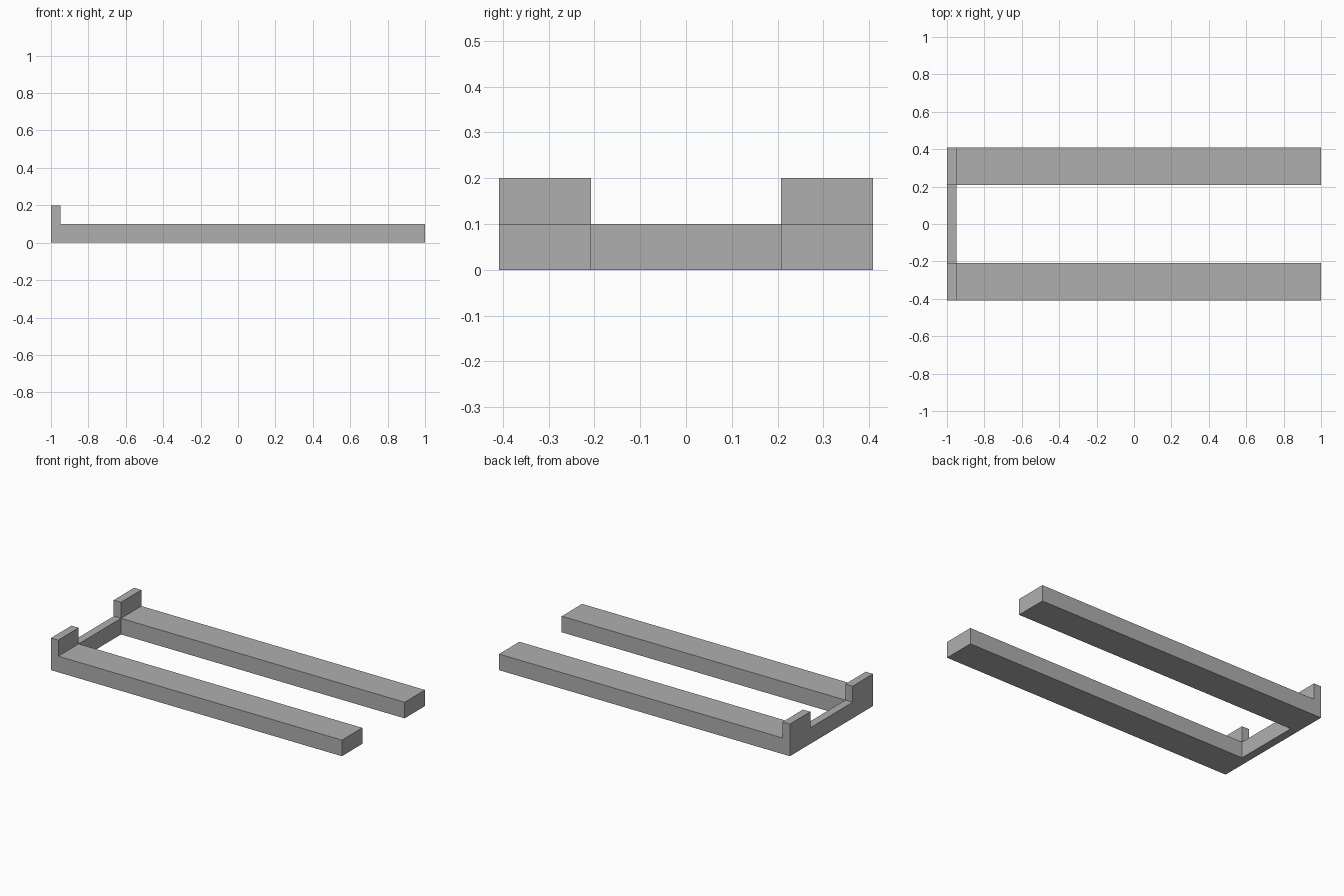
import bpy
import bmesh

cube = bpy.data.objects.get("Cube")
if cube:
    bpy.data.objects.remove(cube, do_unlink=True)

BACK, STEP, TIP = -1.0, -0.95, 1.0     # positions along the rails
INNER, OUTER = 0.208, 0.408            # rail edges either side of the middle
HEIGHT = 0.1                           # height of the rails, and of the stops above them

grey = bpy.data.materials.new("grey")
grey.use_nodes = True
colour = (0.43, 0.43, 0.43, 1)
grey.diffuse_color = colour
grey.node_tree.nodes["Principled BSDF"].inputs["Base Color"].default_value = colour

bm = bmesh.new()


def footprint(x0, x1, y0, y1):
    """Flat rectangle on the ground."""
    corners = ((x0, y0), (x1, y0), (x1, y1), (x0, y1))
    return bm.faces.new([bm.verts.new((x, y, 0)) for x, y in corners])


def raise_faces(faces):
    """Extrude faces straight up by one height."""
    result = bmesh.ops.extrude_face_region(bm, geom=faces)["geom"]
    verts = [g for g in result if isinstance(g, bmesh.types.BMVert)]
    bmesh.ops.translate(bm, verts=verts, vec=(0, 0, HEIGHT))


# U-shaped plan: crossbar, two corners and two long rails
footprint(BACK, STEP, -INNER, INNER)
for y0, y1 in ((-OUTER, -INNER), (INNER, OUTER)):
    footprint(BACK, STEP, y0, y1)
    footprint(STEP, TIP, y0, y1)
bmesh.ops.remove_doubles(bm, verts=bm.verts[:], dist=0.0001)
raise_faces(bm.faces[:])

# Upright stops on the two back corners
bm.normal_update()
stops = []
for f in bm.faces:
    c = f.calc_center_median()
    if c.z > HEIGHT * 0.9 and c.x < STEP and abs(c.y) > INNER:
        stops.append(f)
raise_faces(stops)

# Clean up seams between flat neighbours
bmesh.ops.recalc_face_normals(bm, faces=bm.faces[:])
bmesh.ops.dissolve_limit(bm, angle_limit=0.01, verts=bm.verts[:], edges=bm.edges[:])

mesh = bpy.data.meshes.new("fork_frame")
bm.to_mesh(mesh)
bm.free()
mesh.materials.append(grey)
frame = bpy.data.objects.new("fork_frame", mesh)
bpy.context.collection.objects.link(frame)
